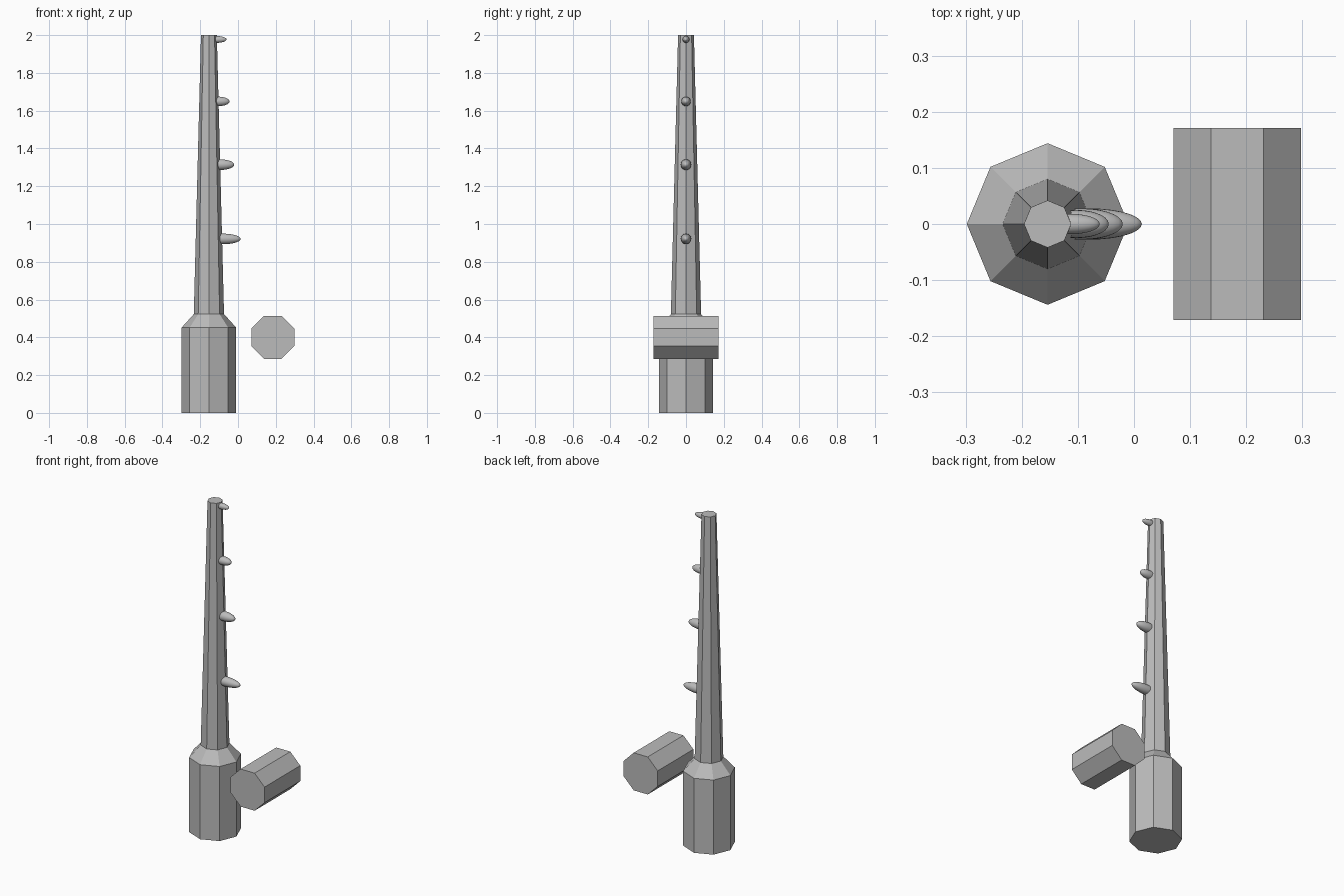
import bpy, bmesh, math
from mathutils import Matrix

if "Cube" in bpy.data.objects:
    bpy.data.objects.remove(bpy.data.objects["Cube"])

grey = bpy.data.materials.new("plain grey")
grey.diffuse_color = (0.5, 0.5, 0.5, 1)
grey.use_nodes = True
grey.node_tree.nodes["Principled BSDF"].inputs["Base Color"].default_value = grey.diffuse_color

def finish(name, bm, smooth=False):
    bmesh.ops.recalc_face_normals(bm, faces=bm.faces)
    me = bpy.data.meshes.new(name)
    for f in bm.faces:
        f.smooth = smooth
    bm.to_mesh(me)
    bm.free()
    me.materials.append(grey)
    ob = bpy.data.objects.new(name, me)
    bpy.context.collection.objects.link(ob)
    return ob

def octagon_stack(name, profile, matrix, turn=0.0):
    """Closed eight-sided solid through (radius, height) rings."""
    bm = bmesh.new()
    rings = [[bm.verts.new((r * math.cos(turn + i * math.pi / 4),
                            r * math.sin(turn + i * math.pi / 4), h))
              for i in range(8)] for r, h in profile]
    for a, b in zip(rings, rings[1:]):
        for i in range(8):
            j = (i + 1) % 8
            bm.faces.new((a[i], a[j], b[j], b[i]))
    bm.faces.new(rings[0][::-1])
    bm.faces.new(rings[-1])
    bm.transform(matrix)
    return finish(name, bm)

POLE_X = -0.154

# Thick handle, sloped shoulder and long tapering rod
octagon_stack("tapered_pole",
              [(0.144, 0), (0.144, 0.452), (0.08, 0.523), (0.042, 2.0)],
              Matrix.Translation((POLE_X, 0, 0)))

# Separate octagonal drum lying along y beside the handle
octagon_stack("side_drum", [(0.1232, -0.171), (0.1232, 0.171)],
              Matrix.Translation((0.184, 0, 0.4)) @ Matrix.Rotation(math.pi / 2, 4, 'X'),
              math.pi / 8)

# Rounded pegs up the rod: centre x, half length, radius, height
pegs = [(-0.082, 0.096, 0.028, 0.921), (-0.094, 0.074, 0.028, 1.314),
        (-0.103, 0.058, 0.025, 1.649), (-0.112, 0.051, 0.018, 1.977)]
for n, (x, half, rad, z) in enumerate(pegs, 1):
    bm = bmesh.new()
    bmesh.ops.create_uvsphere(bm, u_segments=24, v_segments=14, radius=1)
    bm.transform(Matrix.Translation((x, 0, z))
                 @ Matrix.Diagonal((half, rad, rad, 1))
                 @ Matrix.Rotation(math.pi / 2, 4, 'Y'))
    finish(f"peg_{n}", bm, smooth=True)
